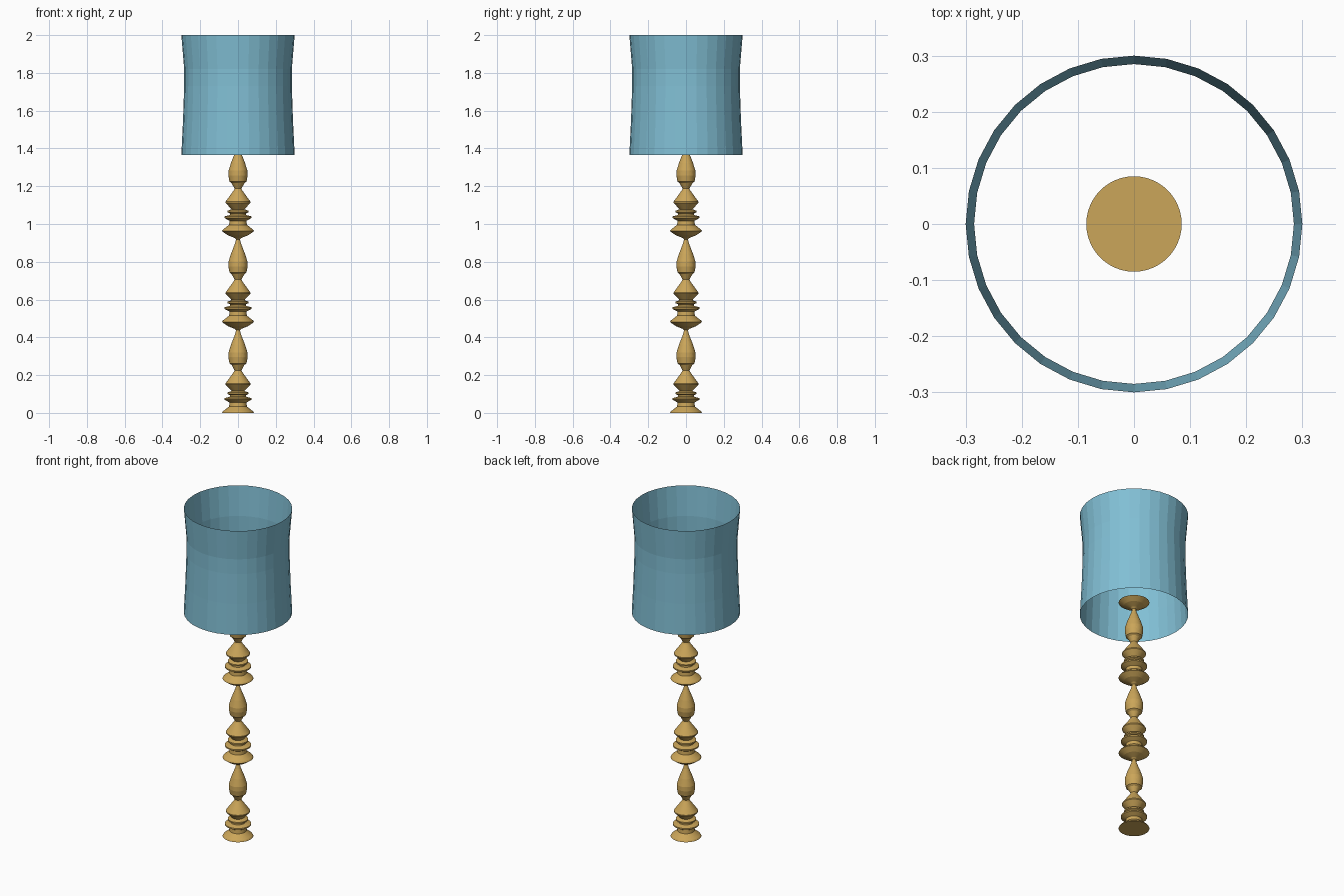
import bpy, bmesh, math

cube = bpy.data.objects.get("Cube")
if cube:
    bpy.data.objects.remove(cube)


def material(name, rgb):
    m = bpy.data.materials.new(name)
    m.use_nodes = True
    m.diffuse_color = (*rgb, 1)
    m.node_tree.nodes["Principled BSDF"].inputs["Base Color"].default_value = (*rgb, 1)
    return m


def lathe(name, profile, sides, mat, capped):
    """Revolve (radius, height) points around the z axis."""
    bm = bmesh.new()
    rings = []
    for r, z in profile:
        rings.append([bm.verts.new((r * math.cos(math.tau * i / sides),
                                    r * math.sin(math.tau * i / sides), z))
                      for i in range(sides)])
    for low, high in zip(rings, rings[1:]):
        for i in range(sides):
            j = (i + 1) % sides
            bm.faces.new((low[i], low[j], high[j], high[i]))
    if capped:
        bm.faces.new(rings[0][::-1])
        bm.faces.new(rings[-1])
    mesh = bpy.data.meshes.new(name)
    bm.to_mesh(mesh)
    bm.free()
    mesh.materials.append(mat)
    obj = bpy.data.objects.new(name, mesh)
    bpy.context.collection.objects.link(obj)
    return obj


brass = material("warm brass", (0.60, 0.38, 0.10))
fabric = material("sky blue fabric", (0.22, 0.52, 0.66))

# Turned stand: one baluster motif stacked three times, ending in a flat disc
motif = [(0.085, 0), (0.08, 0.008), (0.047, 0.034), (0.045, 0.055),
         (0.072, 0.07), (0.072, 0.078), (0.042, 0.086), (0.042, 0.094),
         (0.056, 0.1), (0.056, 0.108), (0.034, 0.116), (0.066, 0.15),
         (0.066, 0.156), (0.022, 0.217), (0.018, 0.225), (0.034, 0.254),
         (0.045, 0.262), (0.051, 0.295), (0.050, 0.32), (0.037, 0.362),
         (0.016, 0.415), (0.01, 0.438), (0.02, 0.446), (0.055, 0.46)]
period = 0.481
stand = [(r, z + period * k) for k in range(3) for r, z in motif]
stand.append((0.085, period * 3))
lathe("turned_stand", stand, 48, brass, True)

# Open waisted shade, a single thin skin
lathe("lamp_shade", [(0.3, 1.365), (0.291, 1.55), (0.285, 1.73),
                     (0.285, 1.82), (0.3, 2.0)], 32, fabric, False)
